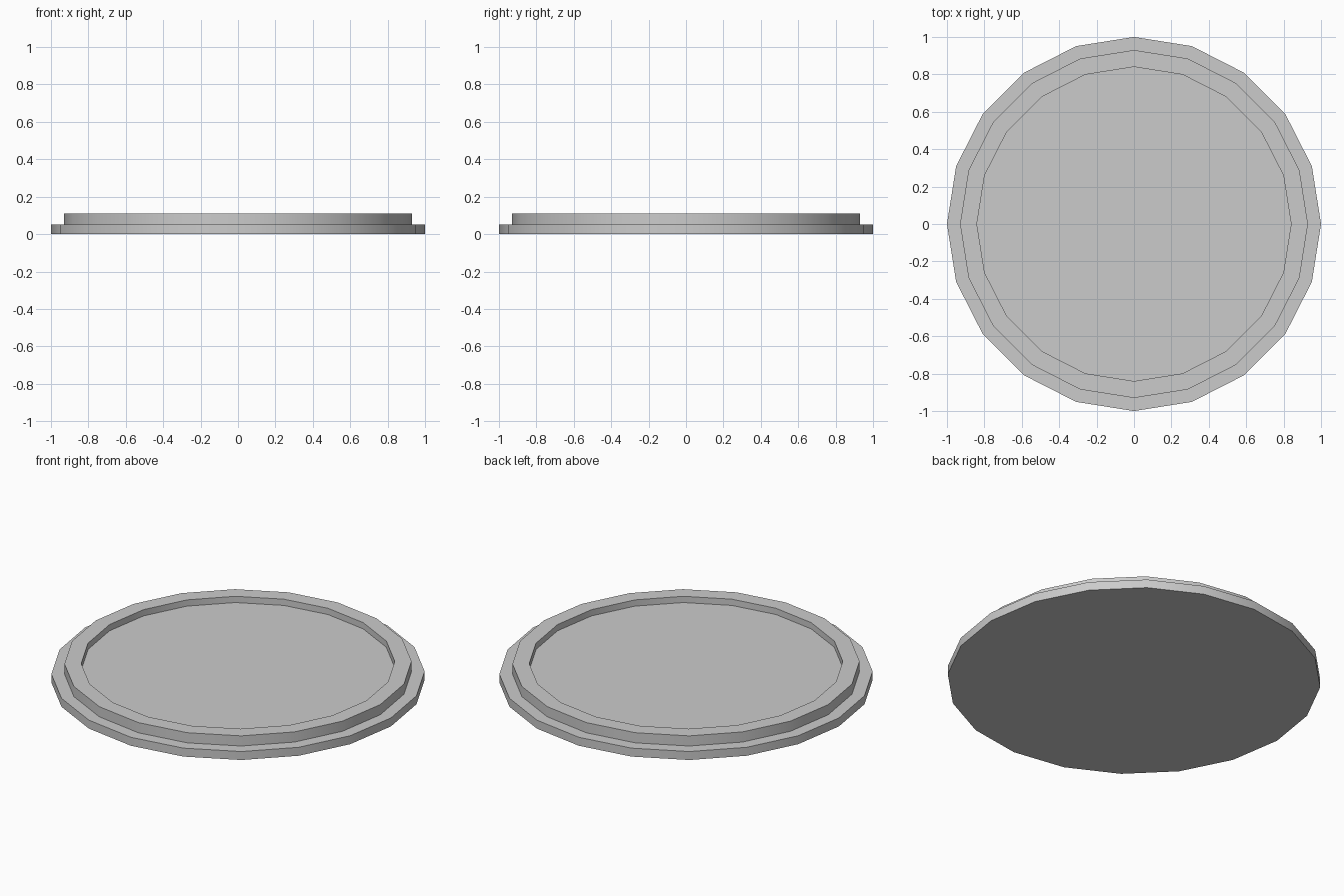
import bpy, bmesh, math

if "Cube" in bpy.data.objects:
    bpy.data.objects.remove(bpy.data.objects["Cube"])

SIDES = 20


def lathe(name, profile):
    """Revolve (radius, z) points about z and cap both ends."""
    bm = bmesh.new()
    rings = []
    for r, z in profile:
        rings.append([bm.verts.new((r * math.cos(2 * math.pi * i / SIDES),
                                    r * math.sin(2 * math.pi * i / SIDES), z))
                      for i in range(SIDES)])
    for a, b in zip(rings, rings[1:]):
        for i in range(SIDES):
            j = (i + 1) % SIDES
            bm.faces.new((a[i], a[j], b[j], b[i]))
    bm.faces.new(rings[0][::-1])
    bm.faces.new(rings[-1])
    bmesh.ops.recalc_face_normals(bm, faces=bm.faces[:])
    mesh = bpy.data.meshes.new(name)
    bm.to_mesh(mesh)
    bm.free()
    obj = bpy.data.objects.new(name, mesh)
    bpy.context.collection.objects.link(obj)
    bpy.context.view_layer.objects.active = obj
    obj.select_set(True)
    bpy.ops.object.shade_smooth_by_angle(angle=math.radians(30))
    return obj


# Round lid: wide base flange, raised rim, shallow recessed floor
lathe("round_lid", [
    (1.0, 0.0), (1.0, 0.05),      # flange edge
    (0.93, 0.05), (0.93, 0.11),   # outer wall of rim
    (0.84, 0.11), (0.84, 0.073),  # recess wall
])
